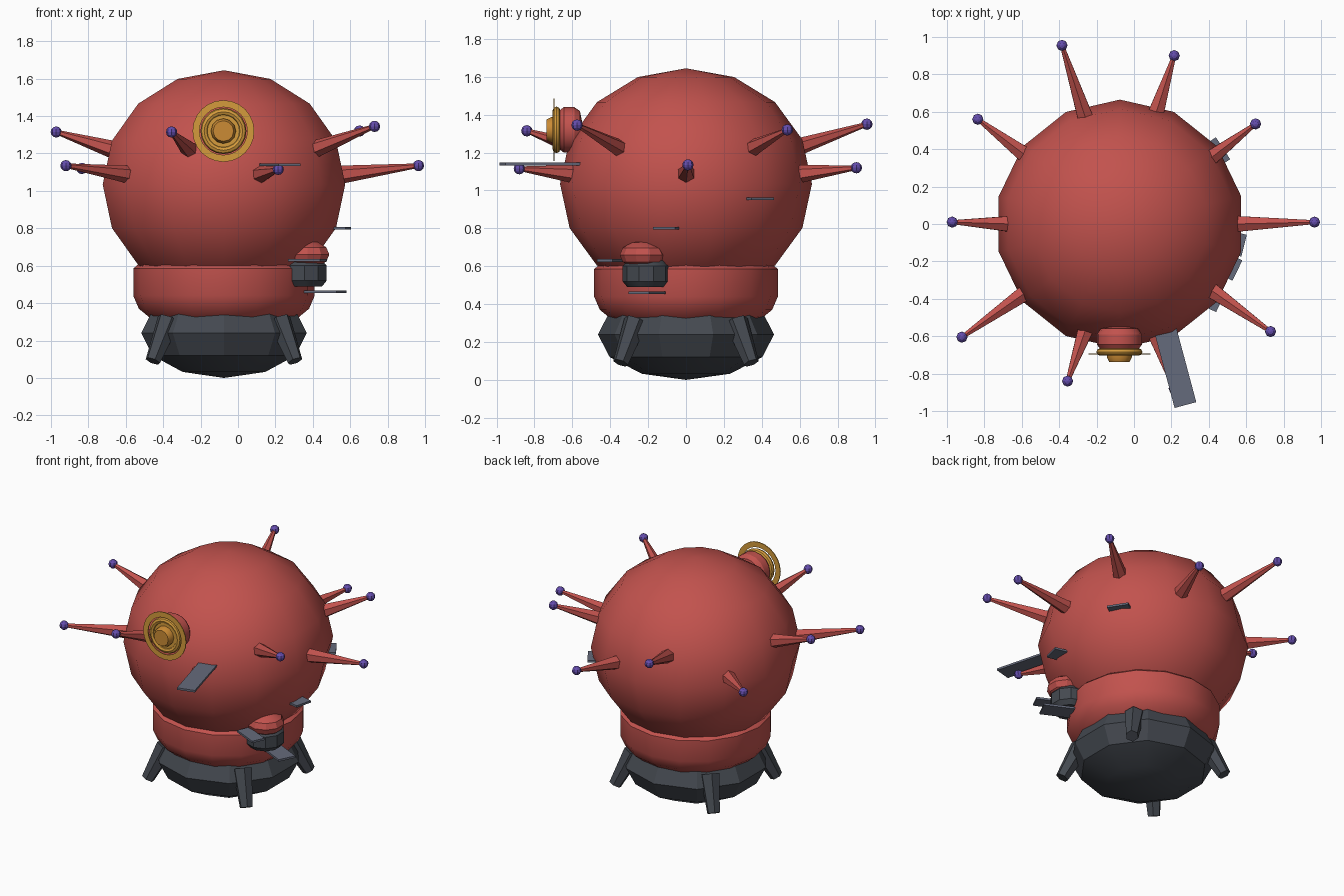
import bpy, bmesh, math
from mathutils import Matrix, Vector

if "Cube" in bpy.data.objects:
    bpy.data.objects.remove(bpy.data.objects["Cube"])

CX = -0.075  # body axis


def material(name, rgb):
    m = bpy.data.materials.new(name)
    m.diffuse_color = (*rgb, 1)
    m.use_nodes = True
    m.node_tree.nodes["Principled BSDF"].inputs["Base Color"].default_value = m.diffuse_color
    return m


RED = material("red", (0.54, 0.085, 0.075))
DARK = material("charcoal", (0.058, 0.066, 0.08))
STEEL = material("steel grey", (0.13, 0.145, 0.2))
PURPLE = material("purple", (0.13, 0.075, 0.42))
GOLD = material("gold", (0.66, 0.33, 0.045))
BRASS = material("amber", (0.6, 0.26, 0.035))


def finish(name, bm, mat, smooth=False):
    bmesh.ops.recalc_face_normals(bm, faces=bm.faces)
    me = bpy.data.meshes.new(name)
    bm.to_mesh(me)
    bm.free()
    me.materials.append(mat)
    ob = bpy.data.objects.new(name, me)
    bpy.context.collection.objects.link(ob)
    if smooth:
        bpy.ops.object.select_all(action='DESELECT')
        ob.select_set(True)
        bpy.context.view_layer.objects.active = ob
        bpy.ops.object.shade_smooth_by_angle(angle=math.radians(32))
    return ob


def lathe(name, profile, segs, loc, mat, facing=False, closed=False, smooth=True):
    """Turn (radius, height) points about z, or about -y when facing the front."""
    bm = bmesh.new()
    rings = []
    for r, h in profile:
        n = 1 if r == 0 else segs
        rings.append([bm.verts.new((r * math.sin(2 * math.pi * i / segs),
                                    r * math.cos(2 * math.pi * i / segs), h)) for i in range(n)])
    pairs = list(zip(rings, rings[1:]))
    if closed:
        pairs.append((rings[-1], rings[0]))
    for a, b in pairs:
        for i in range(segs):
            j = (i + 1) % segs
            quad = [a[i % len(a)], a[j % len(a)], b[j % len(b)], b[i % len(b)]]
            bm.faces.new(list(dict.fromkeys(quad)))
    rot = Matrix.Rotation(math.pi / 2, 4, 'X') if facing else Matrix()
    bmesh.ops.transform(bm, matrix=Matrix.Translation(loc) @ rot, verts=bm.verts)
    return finish(name, bm, mat, smooth)


def ellipsoid(name, r, rz, segs, rings, loc, mat):
    prof = [(r * math.sin(math.pi * k / rings) if 0 < k < rings else 0,
             -rz * math.cos(math.pi * k / rings)) for k in range(rings + 1)]
    return lathe(name, prof, segs, loc, mat)


def taper(name, p, q, r1, r2, sides, mat):
    """Cone frustum from p to q."""
    p, q = Vector(p), Vector(q)
    bm = bmesh.new()
    mtx = Matrix.Translation((p + q) / 2) @ (q - p).to_track_quat('Z', 'Y').to_matrix().to_4x4()
    bmesh.ops.create_cone(bm, cap_ends=True, segments=sides, radius1=r1, radius2=r2,
                          depth=(q - p).length, matrix=mtx)
    return finish(name, bm, mat)


# body, neck collar and rounded base
ellipsoid("body", 0.665, 0.61, 14, 8, (CX, 0, 1.035), RED)
lathe("collar", [(0, 0.62), (0.40, 0.62), (0.455, 0.61), (0.485, 0.585), (0.485, 0.44),
                 (0.455, 0.37), (0.40, 0.325), (0, 0.32)], 16, (CX, 0, 0), RED)
ellipsoid("base", 0.465, 0.24, 10, 6, (CX, 0, 0.24), DARK)

# four splayed feet
for sx in (-1, 1):
    for sy in (-1, 1):
        taper("foot", (CX + sx * 0.295, sy * 0.265, 0.31), (CX + sx * 0.38, sy * 0.345, 0.09),
              0.065, 0.042, 6, DARK)

# ring of spikes, alternately low and high, with ball tips
tips = [(0.965, 0.01, 1.135), (0.65, 0.535, 1.32), (0.215, 0.90, 1.12), (-0.385, 0.955, 1.35),
        (-0.835, 0.56, 1.12), (-0.972, 0.01, 1.315), (-0.92, -0.605, 1.135),
        (-0.355, -0.84, 1.315), (0.215, -0.88, 1.115), (0.73, -0.575, 1.345)]
for k, tip in enumerate(tips):
    a = math.radians(36 * k)
    r, z = (0.575, 1.215) if k % 2 else (0.61, 1.085)
    root = (CX + r * math.cos(a), r * math.sin(a), z)
    taper("spike", root, tip, 0.05, 0.012, 6, RED)
    bm = bmesh.new()
    bmesh.ops.create_uvsphere(bm, u_segments=8, v_segments=6, radius=0.03,
                              matrix=Matrix.Translation(tip))
    finish("spike_ball", bm, PURPLE)

# round front lamp: red pad, thin halo, rim, plate and knob (heights run towards -y)
EYE = (CX - 0.003, 0, 1.32)
lathe("lamp_pad", [(0, 0.54), (0.10, 0.56), (0.12, 0.59), (0.12, 0.645), (0.10, 0.672), (0, 0.675)],
      16, EYE, RED, True)
lathe("lamp_halo", [(0.128, 0.693), (0.165, 0.693), (0.165, 0.699), (0.128, 0.699)],
      24, EYE, GOLD, True, True, False)
lathe("lamp_rim", [(0.103 + 0.02 * math.cos(t * math.pi / 4), 0.684 + 0.02 * math.sin(t * math.pi / 4))
                   for t in range(8)], 20, EYE, GOLD, True, True)
lathe("lamp_plate", [(0, 0.66), (0.10, 0.66), (0.10, 0.692), (0, 0.692)], 20, EYE, GOLD, True)
lathe("lamp_knob", [(0, 0.68), (0.067, 0.68), (0.067, 0.712), (0.055, 0.737), (0, 0.737)],
      12, EYE, BRASS, True)

# small pod on the right front: dark cup with a red dome
lathe("pod_cup", [(0, 0.49), (0.10, 0.49), (0.125, 0.52), (0.125, 0.60), (0.10, 0.63), (0, 0.63)],
      10, (0.355, -0.21, 0), DARK)
ellipsoid("pod_dome", 0.122, 0.075, 10, 6, (0.372, -0.228, 0.66), RED)

# thin flat fins: centre, length, width, turn in degrees
for x, y, z, l, w, deg in [(0.222, -0.77, 1.14, 0.41, 0.12, -75),
                           (0.545, -0.105, 0.80, 0.09, 0.12, -14),
                           (0.463, -0.205, 0.46, 0.20, 0.12, -26),
                           (0.372, -0.39, 0.63, 0.19, 0.09, -25),
                           (0.43, 0.375, 0.957, 0.11, 0.14, 33)]:
    bm = bmesh.new()
    bmesh.ops.create_cube(bm, size=1, matrix=Matrix.Translation((x, y, z))
                          @ Matrix.Rotation(math.radians(deg), 4, 'Z')
                          @ Matrix.Diagonal((l, w, 0.014, 1)))
    finish("fin", bm, STEEL)
